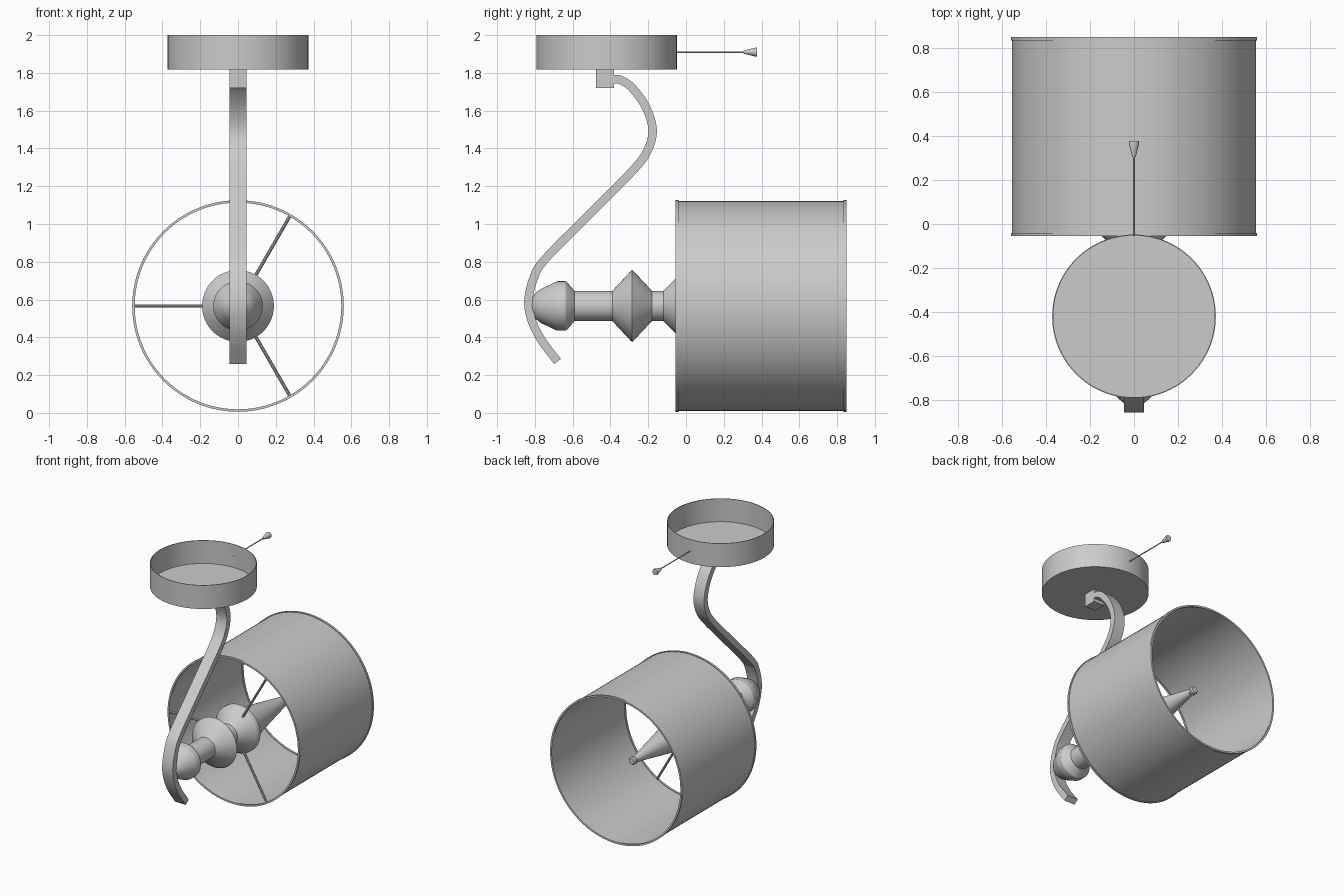
import bpy, bmesh, math
from mathutils import Vector, Matrix

if "Cube" in bpy.data.objects:
    bpy.data.objects.remove(bpy.data.objects["Cube"])

metal = bpy.data.materials.new("plain_grey")
metal.diffuse_color = (0.6, 0.6, 0.6, 1)
metal.use_nodes = True
metal.node_tree.nodes["Principled BSDF"].inputs["Base Color"].default_value = metal.diffuse_color


def finish(name, bm):
    bmesh.ops.remove_doubles(bm, verts=bm.verts, dist=1e-5)
    bmesh.ops.recalc_face_normals(bm, faces=bm.faces)
    me = bpy.data.meshes.new(name)
    bm.to_mesh(me)
    bm.free()
    me.materials.append(metal)
    me.shade_smooth()
    me.set_sharp_from_angle(angle=math.radians(30))
    ob = bpy.data.objects.new(name, me)
    bpy.context.collection.objects.link(ob)
    return ob


def lathe(name, profile, axis, centre, closed=False, n=64):
    """Turn (radius, position) points about the y or z axis."""
    bm = bmesh.new()
    rings = []
    for r, h in profile:
        ring = []
        for i in range(n):
            a = 2 * math.pi * i / n
            c, s = r * math.cos(a), r * math.sin(a)
            p = (c, h, s) if axis == 'y' else (c, s, h)
            ring.append(bm.verts.new(Vector(p) + Vector(centre)))
        rings.append(ring)
    pairs = list(zip(rings, rings[1:]))
    if closed:
        pairs.append((rings[-1], rings[0]))
    for a, b in pairs:
        for i in range(n):
            j = (i + 1) % n
            bm.faces.new((a[i], a[j], b[j], b[i]))
    bmesh.ops.dissolve_degenerate(bm, dist=1e-5, edges=bm.edges)
    return finish(name, bm)


def rod(name, a, b, radius, n=10):
    a, b = Vector(a), Vector(b)
    bm = bmesh.new()
    rot = (b - a).to_track_quat('Z', 'Y').to_matrix().to_4x4()
    bmesh.ops.create_cone(bm, cap_ends=True, segments=n, radius1=radius, radius2=radius,
                          depth=(b - a).length, matrix=Matrix.Translation((a + b) / 2) @ rot)
    return finish(name, bm)


# ceiling canopy: shallow open-topped cup
R = 0.372
lathe("canopy", [(0, 1.818), (R, 1.818), (R, 2), (R - .005, 2), (R - .005, 1.823), (0, 1.823)],
      'z', (0, -0.42, 0), n=96)

# square block below the canopy
bm = bmesh.new()
bmesh.ops.create_cube(bm, size=1, matrix=Matrix.Translation((0, -0.428, 1.77))
                      @ Matrix.Diagonal((0.09, 0.095, 0.1, 1)))
finish("mount_block", bm)

# S-curved flat bar, swept along a smooth path in the yz plane
pts = [(-.385, 1.768), (-.345, 1.762), (-.285, 1.72), (-.213, 1.62), (-.177, 1.50), (-.203, 1.39),
       (-.28, 1.285), (-.51, 1.053), (-.745, .815), (-.806, .715), (-.834, .59), (-.815, .485),
       (-.765, .385), (-.68, .272)]
pts = [Vector(p) for p in pts]
ext = [2 * pts[0] - pts[1]] + pts + [2 * pts[-1] - pts[-2]]
path = []
for k in range(len(pts) - 1):
    p0, p1, p2, p3 = ext[k:k + 4]
    for s in range(8):
        t = s / 8
        path.append(0.5 * (2 * p1 + (p2 - p0) * t + (2 * p0 - 5 * p1 + 4 * p2 - p3) * t * t
                           + (3 * p1 - p0 - 3 * p2 + p3) * t ** 3))
path.append(pts[-1])
bm = bmesh.new()
rings = []
for i, p in enumerate(path):
    d = (path[min(i + 1, len(path) - 1)] - path[max(i - 1, 0)]).normalized()
    nrm = Vector((-d.y, d.x)) * 0.0225
    rings.append([bm.verts.new((x, *(p + nrm * s)))
                  for x, s in ((-.045, -1), (.045, -1), (.045, 1), (-.045, 1))])
for a, b in zip(rings, rings[1:]):
    for i in range(4):
        j = (i + 1) % 4
        bm.faces.new((a[i], a[j], b[j], b[i]))
bm.faces.new(rings[0])
bm.faces.new(rings[-1])
finish("curved_arm", bm)

# turned spindle running into the shade, ending in a long cone
CZ = 0.566
lathe("turned_spindle",
      [(0, -.815), (.045, -.815), (.07, -.795), (.09, -.768), (.127, -.69), (.131, -.68), (.131, -.638),
       (.126, -.63), (.08, -.59), (.08, -.39), (.185, -.292), (.19, -.285), (.185, -.278),
       (.08, -.18), (.08, -.12), (.175, -.025), (.18, -.015), (.18, .015), (.13, .05),
       (.022, .62), (.03, .63), (.03, .65), (.022, .66), (0, .66)],
      'y', (0, 0, CZ))

# drum shade with a rim band at each end
lathe("drum_shade", [(.555, -.05), (.555, .845), (.551, .845), (.551, -.05)],
      'y', (0, 0, CZ), True, 96)
for label, y in (("front", -.055), ("back", .835)):
    lathe("shade_rim_" + label, [(.56, y), (.56, y + .015), (.547, y + .015), (.547, y)],
          'y', (0, 0, CZ), True, 96)

# three spokes holding the shade
for i, ang in enumerate((60, 180, 300)):
    c, s = math.cos(math.radians(ang)), math.sin(math.radians(ang))
    rod(f"shade_spoke_{i + 1}", (.13 * c, -.045, CZ + .13 * s), (.552 * c, -.045, CZ + .552 * s), .009)

# pull cord with flared knob
rod("pull_cord", (0, -.055, 1.91), (0, .32, 1.91), .004)
lathe("pull_knob", [(0, .305), (.008, .305), (.024, .368), (.022, .377), (0, .377)],
      'y', (0, 0, 1.91), n=24)
